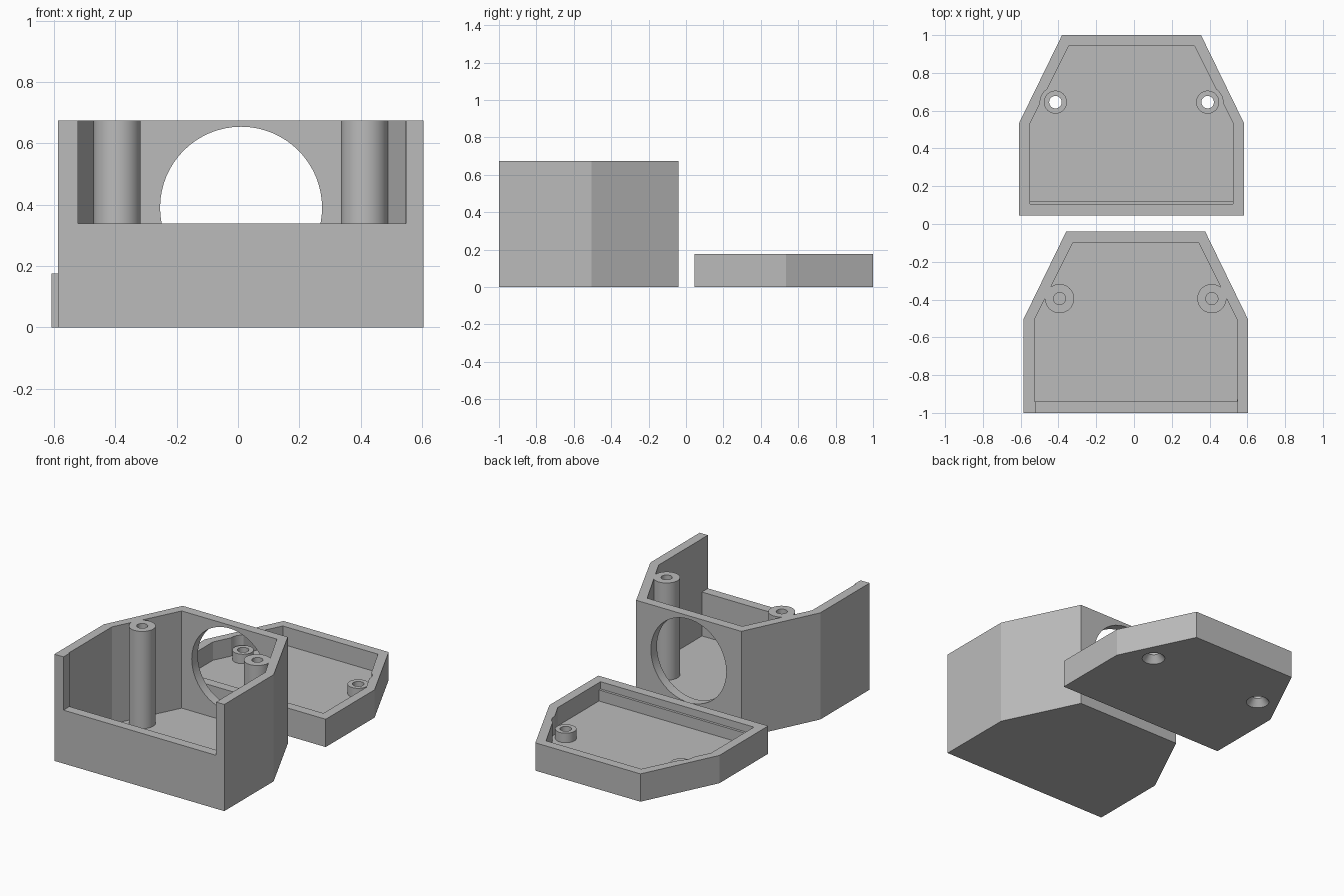
import bpy
import bmesh
import math

cube = bpy.data.objects.get("Cube")
if cube:
    bpy.data.objects.remove(cube, do_unlink=True)

grey = bpy.data.materials.new("plain grey")
grey.use_nodes = True
grey.diffuse_color = (0.5, 0.5, 0.5, 1)
grey.node_tree.nodes["Principled BSDF"].inputs["Base Color"].default_value = (0.5, 0.5, 0.5, 1)

WALL = 0.06
BODY_X, BODY_H = 0.009, 0.675
LID_X, LID_H = -0.013, 0.176
POST_X = 0.403


def add_object(name, bm):
    bmesh.ops.recalc_face_normals(bm, faces=bm.faces[:])
    mesh = bpy.data.meshes.new(name)
    bm.to_mesh(mesh)
    bm.free()
    mesh.materials.append(grey)
    obj = bpy.data.objects.new(name, mesh)
    bpy.context.collection.objects.link(obj)
    return obj


def prism(name, points, z0, z1):
    """Extrude a plan outline between two heights."""
    bm = bmesh.new()
    base = bm.faces.new([bm.verts.new((x, y, z0)) for x, y in points])
    top = bmesh.ops.extrude_face_region(bm, geom=[base])["geom"]
    for v in top:
        if isinstance(v, bmesh.types.BMVert):
            v.co.z = z1
    return add_object(name, bm)


def box(name, x0, x1, y0, y1, z0, z1):
    return prism(name, [(x0, y0), (x1, y0), (x1, y1), (x0, y1)], z0, z1)


def cylinder(name, x, y, z0, z1, r0, r1=None):
    bm = bmesh.new()
    bmesh.ops.create_cone(bm, cap_ends=True, segments=64, radius1=r0,
                          radius2=r0 if r1 is None else r1, depth=z1 - z0)
    bmesh.ops.translate(bm, vec=(x, y, (z0 + z1) / 2), verts=bm.verts[:])
    return add_object(name, bm)


def outline(cx, half, half_top, y0, y1, y2):
    """Symmetric six-sided plan with a tapered back."""
    right = [(half, y0), (half, y1), (half_top, y2)]
    return [(cx + x, y) for x, y in right] + [(cx - x, y) for x, y in reversed(right)]


def combine(obj, tool, operation="DIFFERENCE"):
    mod = obj.modifiers.new("cut", "BOOLEAN")
    mod.operation, mod.solver, mod.object = operation, "EXACT", tool
    bpy.context.view_layer.objects.active = obj
    bpy.ops.object.modifier_apply(modifier=mod.name)
    bpy.data.objects.remove(tool, do_unlink=True)


# Open case body with low front wall
body = prism("case_body", outline(BODY_X, 0.595, 0.368, -1, -0.506, -0.04), 0, BODY_H)
combine(body, prism("cavity", outline(BODY_X, 0.537, 0.333, -0.94, -0.507, -0.1), WALL, 1))
combine(body, box("front_opening", -0.522, 0.547, -1.1, -0.93, 0.338, 1))

# Round port through the back wall
port = cylinder("port", 0, 0, -0.1, 0.1, 0.264)
port.rotation_euler.x = math.pi / 2
port.location = (0.01, -0.07, 0.39)
combine(body, port)

# Tray lid with a ledge along its front wall
lid = prism("case_lid", outline(LID_X, 0.595, 0.368, 0.046, 0.535, 1), 0, LID_H)
combine(lid, prism("tray", outline(LID_X, 0.537, 0.333, 0.106, 0.534, 0.942), WALL, 1))
combine(lid, box("ledge", LID_X - 0.54, LID_X + 0.54, 0.1, 0.122, 0.05, 0.13), "UNION")

parts = [body, lid]
for side, name in ((-1, "right"), (1, "left")):
    # Screw posts in the body
    x = BODY_X + side * POST_X
    post = cylinder(name + "_screw_post", x, -0.395, WALL - 0.01, BODY_H, 0.077)
    combine(post, cylinder("bore", x, -0.395, 0.2, 1, 0.032))
    parts.append(post)

    # Lid pockets, bosses and countersunk holes
    x = LID_X + side * POST_X
    combine(lid, cylinder("pocket", x, 0.645, WALL, 1, 0.081))
    combine(lid, cylinder("boss", x, 0.645, WALL - 0.02, 0.12, 0.061), "UNION")
    combine(lid, cylinder("hole", x, 0.645, -0.1, 0.3, 0.033))
    combine(lid, cylinder("countersink", x, 0.645, -0.001, 0.045, 0.068, 0.032))

# Smooth the round walls and keep the edges crisp
bpy.ops.object.select_all(action="DESELECT")
for part in parts:
    part.select_set(True)
bpy.context.view_layer.objects.active = body
bpy.ops.object.shade_smooth_by_angle(angle=math.radians(20))
